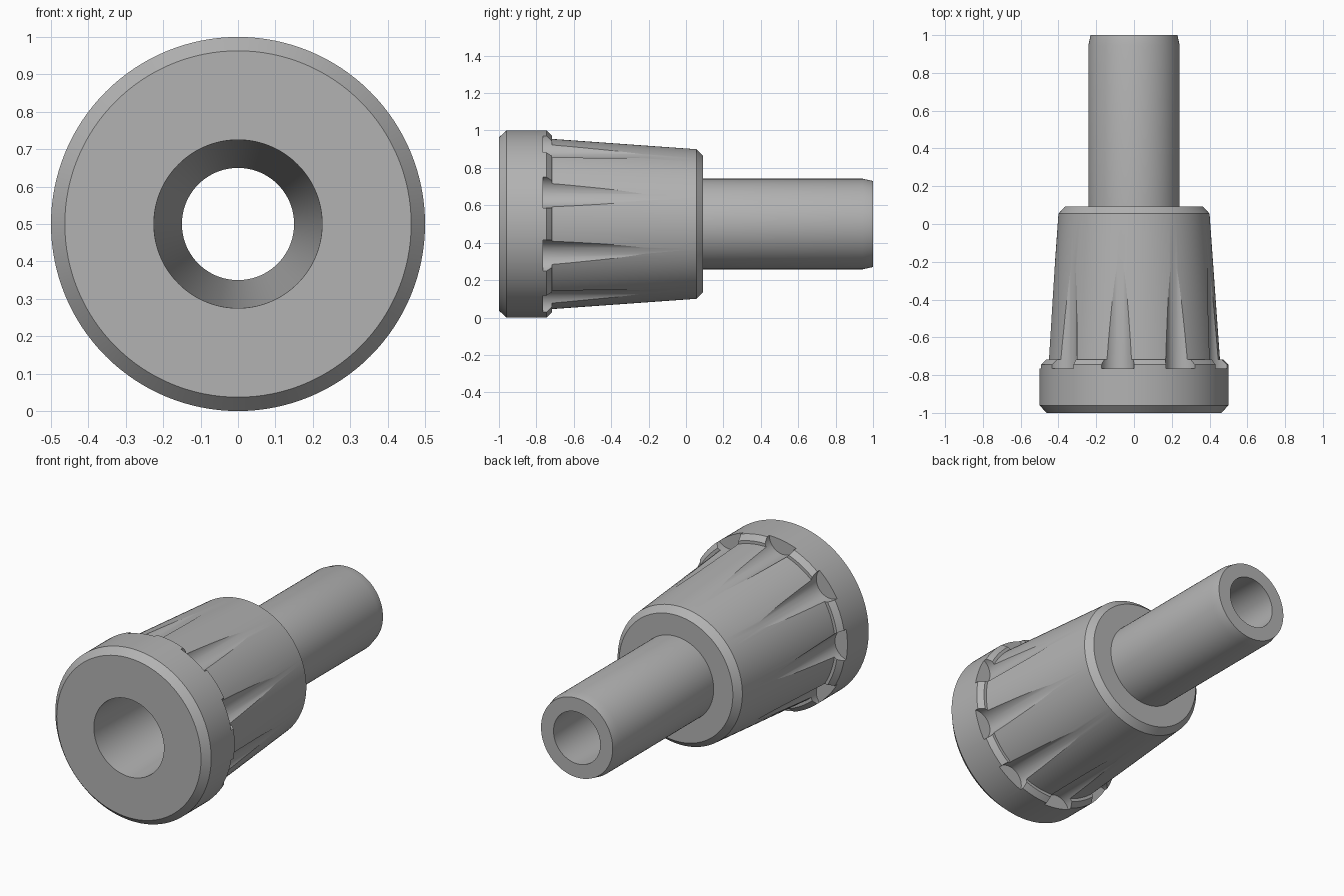
import bpy, bmesh, math
from mathutils import Matrix, Vector

if "Cube" in bpy.data.objects:
    bpy.data.objects.remove(bpy.data.objects["Cube"])

AXIS_HEIGHT = 0.5
SEGMENTS = 128
FLUTES = 9

grey = bpy.data.materials.new("plain_grey")
grey.use_nodes = True
colour = (0.45, 0.45, 0.45, 1)
grey.diffuse_color = colour
grey.node_tree.nodes["Principled BSDF"].inputs["Base Color"].default_value = colour


def make_object(name, bm):
    bmesh.ops.recalc_face_normals(bm, faces=bm.faces)
    mesh = bpy.data.meshes.new(name)
    bm.to_mesh(mesh)
    bm.free()
    mesh.materials.append(grey)
    obj = bpy.data.objects.new(name, mesh)
    obj.location.z = AXIS_HEIGHT
    bpy.context.collection.objects.link(obj)
    return obj


# Turned sleeve: closed (radius, y) profile with a tapered through bore
profile = [
    (0.225, -1), (0.463, -1), (0.5, -0.96), (0.5, -0.745), (0.472, -0.717),
    (0.455, -0.717), (0.4, 0.055), (0.365, 0.092), (0.242, 0.092),
    (0.242, 0.945), (0.23, 1), (0.15, 1),
]
bm = bmesh.new()
ring = [bm.verts.new((r, y, 0)) for r, y in profile]
edges = [bm.edges.new((ring[i - 1], ring[i])) for i in range(len(ring))]
bmesh.ops.spin(bm, geom=ring + edges, cent=(0, 0, 0), axis=(0, 1, 0),
               angle=math.tau, steps=SEGMENTS, use_merge=True)
bmesh.ops.remove_doubles(bm, verts=bm.verts, dist=1e-5)
sleeve = make_object("fluted_sleeve", bm)

# Tapered round cutters spaced around the body
bm = bmesh.new()
for i in range(FLUTES):
    angle = math.radians(20) + math.tau * i / FLUTES
    turn = Matrix.Rotation(-angle, 4, 'Y')
    rings = []
    for y, radius, floor in ((-0.765, 0.09, 0.42), (0.03, 0.05, 0.416)):
        centre = Vector((floor + radius, y, 0))
        rings.append([
            bm.verts.new(turn @ (centre + radius * Vector((math.cos(a), 0, math.sin(a)))))
            for a in (math.tau * k / 48 for k in range(48))])
    front, back = rings
    bm.faces.new(front)
    bm.faces.new(back)
    for k in range(48):
        bm.faces.new((front[k - 1], front[k], back[k], back[k - 1]))
cutter = make_object("flute_cutters", bm)
cutter.hide_render = True
cutter.hide_viewport = True

# Carve the flutes and finish the shading
cut = sleeve.modifiers.new("flutes", 'BOOLEAN')
cut.operation = 'DIFFERENCE'
cut.solver = 'EXACT'
cut.object = cutter
bpy.context.view_layer.objects.active = sleeve
sleeve.select_set(True)
bpy.ops.object.modifier_apply(modifier=cut.name)
bpy.data.objects.remove(cutter)
bpy.ops.object.shade_smooth_by_angle(angle=math.radians(20))
